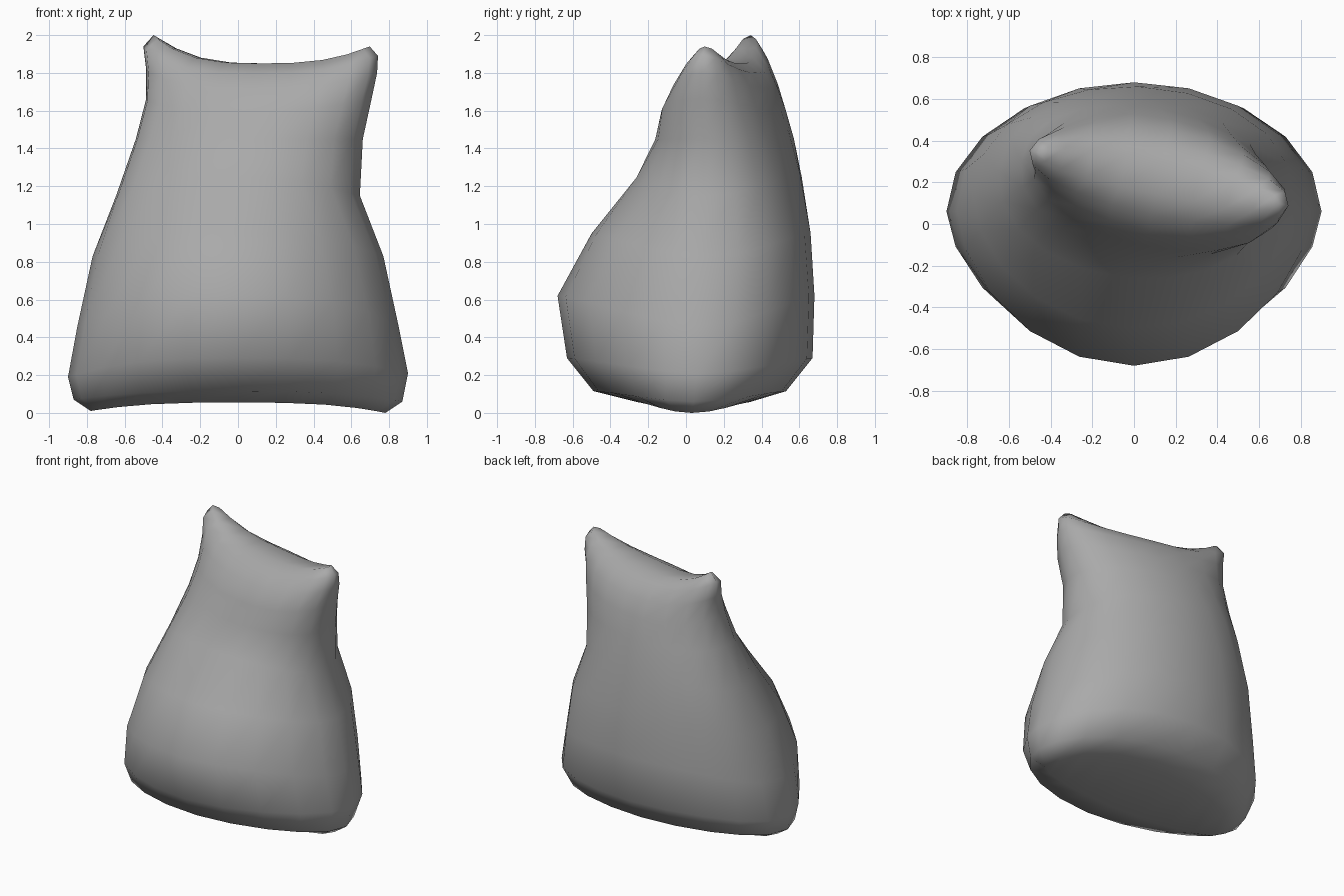
import bpy, bmesh, math

cube = bpy.data.objects.get("Cube")
if cube:
    bpy.data.objects.remove(cube, do_unlink=True)

SEGMENTS = 20

# Cross-sections, bottom to top:
# height, corner lift (-x, +x), centre x, seam y, half width, front and back depth,
# twist in degrees, front and back pinch (above 1 tapers to the seam, below 1 is fuller)
SECTIONS = [
    (0.055, -0.045, -0.055, 0.00, 0.03, 0.78, 0.28, 0.30, 0, 1.0, 1.0),
    (0.115, -0.045, -0.055, 0.00, 0.04, 0.87, 0.53, 0.49, 0, 1.1, 1.0),
    (0.29, -0.10, -0.08, 0.00, 0.06, 0.90, 0.69, 0.61, 0, 1.2, 1.0),
    (0.62, -0.16, -0.16, 0.00, 0.06, 0.85, 0.74, 0.62, 0, 1.2, 0.95),
    (0.95, -0.12, -0.12, 0.00, 0.10, 0.77, 0.60, 0.56, -2, 1.15, 0.85),
    (1.25, -0.10, -0.10, 0.00, 0.17, 0.65, 0.43, 0.44, -7, 0.95, 0.85),
    (1.45, 0.00, 0.00, 0.06, 0.20, 0.61, 0.35, 0.36, -10, 0.9, 0.9),
    (1.60, 0.06, 0.06, 0.11, 0.20, 0.61, 0.31, 0.31, -12, 0.9, 0.95),
    (1.72, 0.10, 0.08, 0.125, 0.21, 0.625, 0.25, 0.25, -12, 0.95, 0.95),
    (1.80, 0.14, 0.09, 0.12, 0.22, 0.635, 0.18, 0.17, -12, 0.85, 0.85),
    (1.85, 0.15, 0.09, 0.125, 0.22, 0.585, 0.08, 0.08, -12, 0.7, 0.7),
]


def add_section(bm, z, lift_neg, lift_pos, cx, cy, width, front, back, twist,
                front_pinch, back_pinch):
    """Add one ring of cloth whose two ends rise or droop into corners."""
    turn = math.radians(twist)
    ring = []
    for i in range(SEGMENTS):
        angle = math.tau * i / SEGMENTS
        c, s = math.cos(angle), math.sin(angle)
        u = width * c
        v = back * s ** back_pinch if s > 0 else -front * (-s) ** front_pinch
        lift = (lift_pos if c > 0 else lift_neg) * abs(c) ** 3
        ring.append(bm.verts.new((
            cx + u * math.cos(turn) - v * math.sin(turn),
            cy + u * math.sin(turn) + v * math.cos(turn),
            z + lift)))
    return ring


def close_ring(bm, ring):
    """Sew the front and back halves of a ring together."""
    half = SEGMENTS // 2
    for i in range(half):
        corners = [ring[i], ring[i + 1], ring[half * 2 - i - 1], ring[-i % SEGMENTS]]
        bm.faces.new(list(dict.fromkeys(corners)))


# Sack body
bm = bmesh.new()
rings = [add_section(bm, *section) for section in SECTIONS]
for low, high in zip(rings, rings[1:]):
    for i in range(SEGMENTS):
        j = (i + 1) % SEGMENTS
        bm.faces.new((low[i], low[j], high[j], high[i]))
close_ring(bm, rings[0])
close_ring(bm, rings[-1])
bmesh.ops.recalc_face_normals(bm, faces=bm.faces)
for face in bm.faces:
    face.smooth = True
mesh = bpy.data.meshes.new("sack")
bm.to_mesh(mesh)
bm.free()
sack = bpy.data.objects.new("sack", mesh)
bpy.context.collection.objects.link(sack)

# Plain grey cloth
cloth = bpy.data.materials.new("grey cloth")
cloth.use_nodes = True
color = (0.4, 0.4, 0.4, 1)
cloth.diffuse_color = color
cloth.node_tree.nodes["Principled BSDF"].inputs["Base Color"].default_value = color
mesh.materials.append(cloth)
